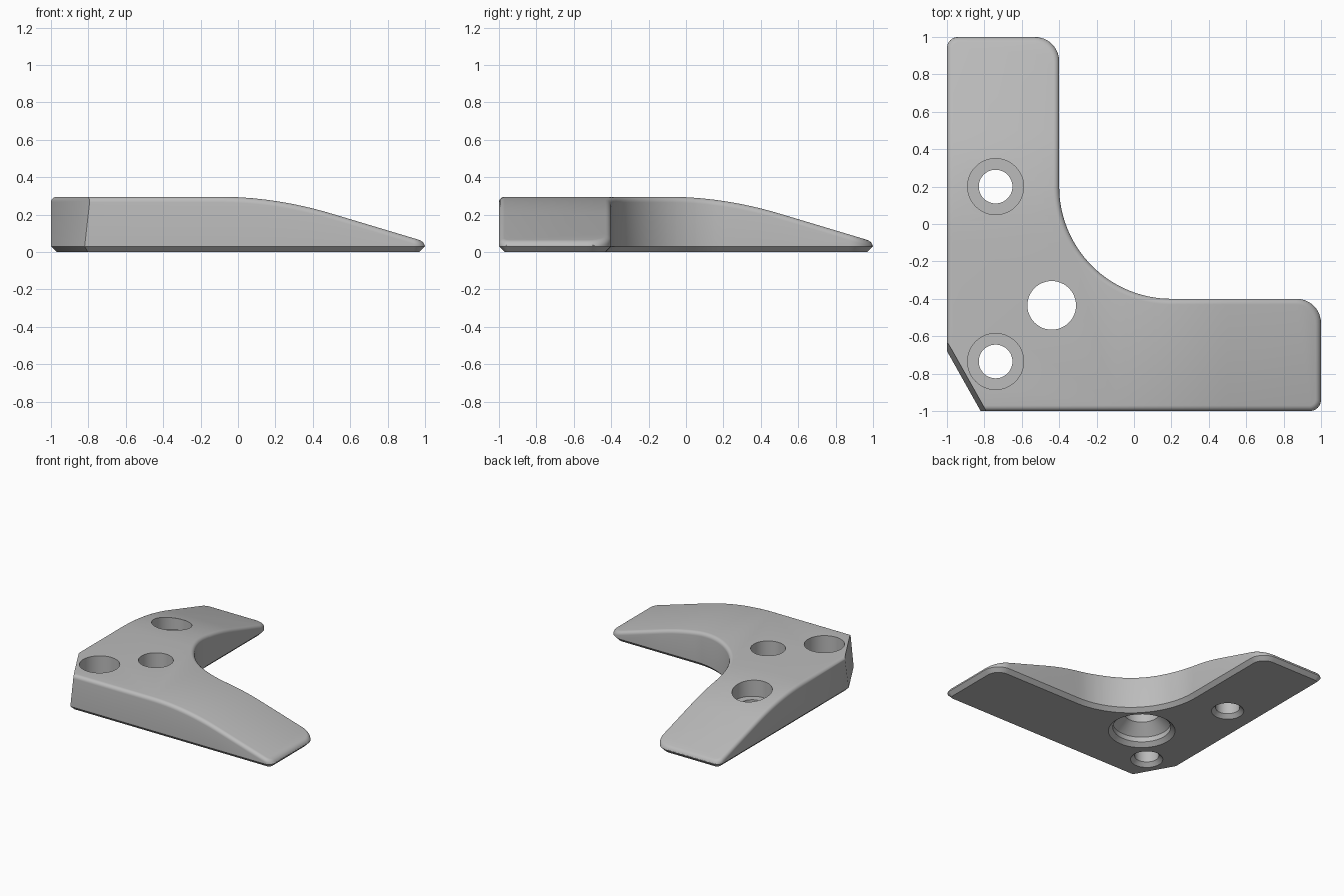
import bpy, bmesh
from math import cos, sin, pi, radians
from mathutils import Vector

if "Cube" in bpy.data.objects:
    bpy.data.objects.remove(bpy.data.objects["Cube"])

TOP, CHAMFER, ROUND = 0.295, 0.03, 0.03

grey = bpy.data.materials.new("plain grey")
grey.use_nodes = True
colour = (0.5, 0.5, 0.5, 1)
grey.diffuse_color = colour
grey.node_tree.nodes["Principled BSDF"].inputs["Base Color"].default_value = colour


def arc(cx, cy, r, a0, a1, n):
    angles = [radians(a0 + (a1 - a0) * i / n) for i in range(n + 1)]
    return [(cx + r * cos(a), cy + r * sin(a)) for a in angles]


def outline(o, cut):
    """L-shaped outline inset by o, with its outer corner cut off."""
    e = 1 - o
    k = cut - 1.205
    pts = [((k + 0.49 * e) / 0.872, -e)]
    pts += arc(0.94, -0.94, 0.06 - o, 270, 360, 8)
    pts += arc(0.87, -0.53, 0.13 - o, 0, 90, 10)
    pts += arc(0.2, 0.2, 0.6 + o, 270, 180, 32)
    pts += arc(-0.53, 0.87, 0.13 - o, 0, 90, 10)
    pts += arc(-0.94, 0.94, 0.06 - o, 90, 180, 8)
    pts.append((-e, (k + 0.872 * e) / 0.49))
    return pts


def drop(t):
    """How far the top falls away along an arm."""
    if t < -0.1:
        return 0
    if t < 0.5:
        return 0.25 * (t + 0.1) ** 2
    return 0.09 + 0.3 * (t - 0.5)


def make_object(name, bm):
    bmesh.ops.recalc_face_normals(bm, faces=bm.faces)
    mesh = bpy.data.meshes.new(name)
    bm.to_mesh(mesh)
    bm.free()
    obj = bpy.data.objects.new(name, mesh)
    mesh.materials.append(grey)
    bpy.context.collection.objects.link(obj)
    return obj


def make_bracket():
    # chamfered foot, leaning corner cut and rounded top rim
    levels = [(CHAMFER, 0, CHAMFER), (0, CHAMFER, 0)]
    for i in range(6):
        a = i / 5 * pi / 2
        levels.append((ROUND * (1 - cos(a)), TOP - ROUND + ROUND * sin(a), 0))
    bm = bmesh.new()
    rings = []
    for o, z, extra in levels:
        cut = extra + 0.026 * max(0, z - CHAMFER) / (TOP - CHAMFER)
        rings.append([bm.verts.new((x, y, z)) for x, y in outline(o, cut)])
    n = len(rings[0])
    for low, high in zip(rings, rings[1:]):
        for i in range(n):
            j = (i + 1) % n
            bm.faces.new((low[i], low[j], high[j], high[i]))
    bm.faces.new(rings[0][::-1])
    bm.faces.new(rings[-1])

    # slice across both arms, then let the arms slope down to thin tips
    for axis in (Vector((1, 0, 0)), Vector((0, 1, 0))):
        for i in range(13):
            bmesh.ops.bisect_plane(bm, geom=bm.verts[:] + bm.edges[:] + bm.faces[:],
                                   plane_co=axis * (-0.1 + 0.05 * i), plane_no=axis)
    for v in bm.verts:
        if v.co.z > CHAMFER + 0.005:
            v.co.z = max(v.co.z - drop(v.co.x) - drop(v.co.y), CHAMFER + 0.005)
    return make_object("corner_bracket", bm)


def make_cutter(name, x, y, profile, n=48):
    """Turned solid from (radius, height) pairs."""
    bm = bmesh.new()
    rings = [[bm.verts.new((x + r * cos(2 * pi * i / n), y + r * sin(2 * pi * i / n), z))
              for i in range(n)] for r, z in profile]
    for low, high in zip(rings, rings[1:]):
        for i in range(n):
            j = (i + 1) % n
            bm.faces.new((low[i], low[j], high[j], high[i]))
    bm.faces.new(rings[0][::-1])
    bm.faces.new(rings[-1])
    obj = make_object(name, bm)
    obj.hide_render = True
    return obj


bracket = make_bracket()

# counterbored screw holes and the larger stepped hole
screw = [(0.14, -0.02), (0.09, 0.03), (0.09, 0.155), (0.15, 0.155), (0.15, 0.5)]
stepped = [(0.27, -0.02), (0.215, 0.03), (0.215, 0.07), (0.13, 0.15), (0.13, 0.5)]
cutters = [make_cutter("side_hole_cutter", -0.74, 0.2, screw),
           make_cutter("corner_hole_cutter", -0.74, -0.735, screw),
           make_cutter("stepped_hole_cutter", -0.44, -0.435, stepped)]

bpy.ops.object.select_all(action='DESELECT')
bracket.select_set(True)
bpy.context.view_layer.objects.active = bracket
for cutter in cutters:
    mod = bracket.modifiers.new("hole", 'BOOLEAN')
    mod.operation = 'DIFFERENCE'
    mod.solver = 'EXACT'
    mod.object = cutter
    bpy.ops.object.modifier_apply(modifier=mod.name)
    bpy.data.objects.remove(cutter)

bpy.ops.object.shade_smooth_by_angle(angle=radians(30))
